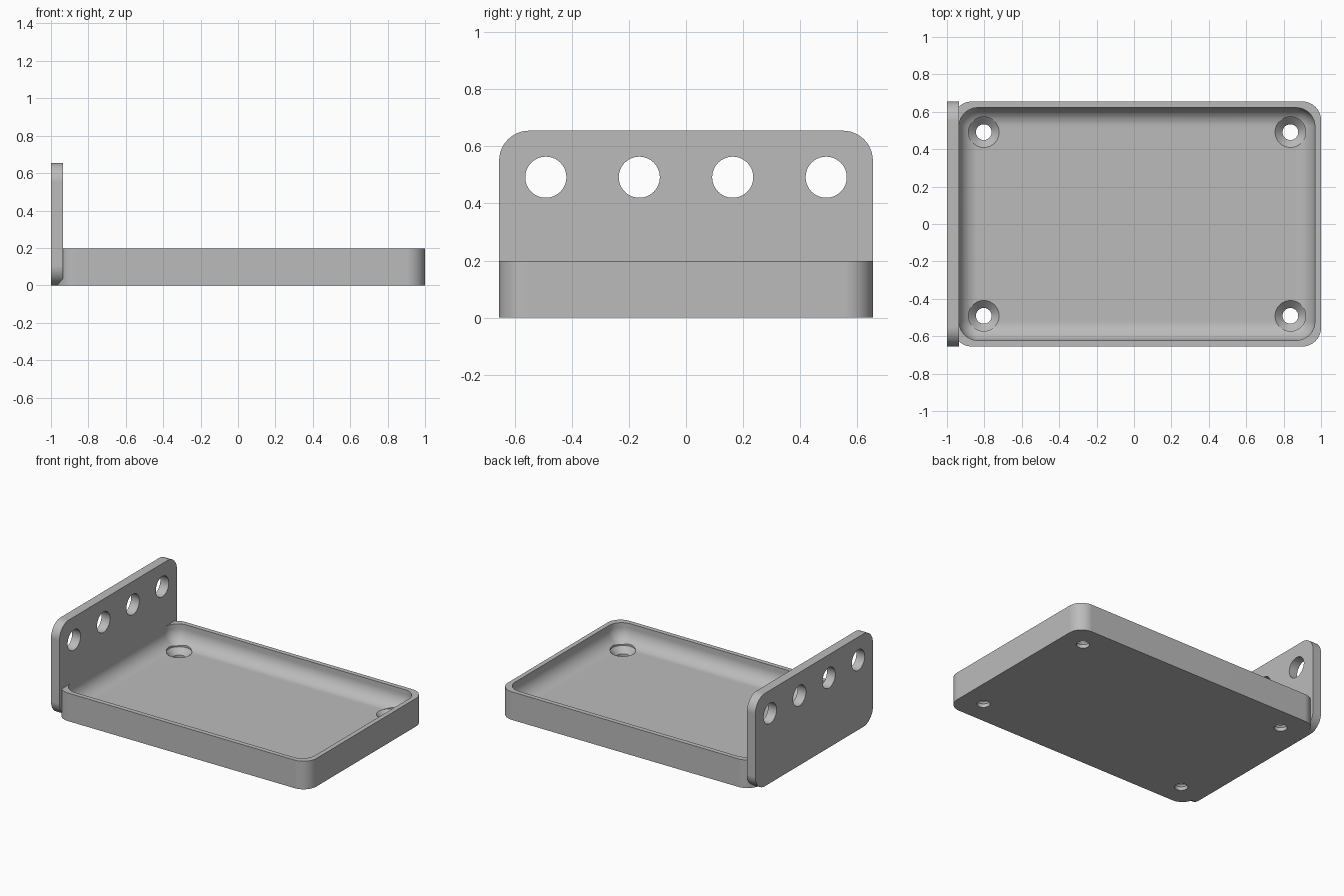
import bpy, bmesh
from math import pi, sin, cos, radians
from mathutils import Matrix

if "Cube" in bpy.data.objects:
    bpy.data.objects.remove(bpy.data.objects["Cube"])

# Main dimensions
WIDTH, LENGTH_END = 1.31, 1.0
THICK, WALL, RADIUS = 0.0655, 0.033, 0.1
TRAY_H, PLATE_H = 0.198, 0.655
TRAY_START = -1 + THICK / 2

grey = bpy.data.materials.new("plain grey")
grey.use_nodes = True
colour = (0.5, 0.5, 0.5, 1)
grey.diffuse_color = colour
grey.node_tree.nodes["Principled BSDF"].inputs["Base Color"].default_value = colour


def rounded_rect(sx, sy, r, steps=12):
    """Outline points of a rounded rectangle centred on the origin."""
    pts = []
    for k, (qx, qy) in enumerate([(1, 1), (-1, 1), (-1, -1), (1, -1)]):
        for i in range(steps + 1):
            a = (k + i / steps) * pi / 2
            pts.append((qx * (sx / 2 - r) + r * cos(a), qy * (sy / 2 - r) + r * sin(a)))
    return pts


def loft(name, rings, matrix=Matrix()):
    """Solid through a stack of rings of 3D points."""
    bm = bmesh.new()
    loops = [[bm.verts.new(p) for p in ring] for ring in rings]
    n = len(loops[0])
    for lo, hi in zip(loops, loops[1:]):
        for i in range(n):
            j = (i + 1) % n
            bm.faces.new((lo[i], lo[j], hi[j], hi[i]))
    bm.faces.new(loops[0][::-1])
    bm.faces.new(loops[-1])
    bmesh.ops.remove_doubles(bm, verts=bm.verts, dist=1e-5)
    bm.transform(matrix)
    bmesh.ops.recalc_face_normals(bm, faces=bm.faces)
    mesh = bpy.data.meshes.new(name)
    bm.to_mesh(mesh)
    bm.free()
    mesh.materials.append(grey)
    obj = bpy.data.objects.new(name, mesh)
    bpy.context.collection.objects.link(obj)
    return obj


def slab(name, sx, sy, r, depth, matrix):
    outline = rounded_rect(sx, sy, r)
    return loft(name, [[(x, y, z) for x, y in outline] for z in (0, depth)], matrix)


def turned(name, profile, matrix, sides=48):
    """Round solid from (radius, height) pairs."""
    return loft(name, [[(r * cos(2 * pi * i / sides), r * sin(2 * pi * i / sides), z)
                        for i in range(sides)] for r, z in profile], matrix)


def select_only(obj):
    bpy.ops.object.select_all(action="DESELECT")
    obj.select_set(True)
    bpy.context.view_layer.objects.active = obj


def cut(obj, cutter):
    cutter.hide_render = True
    mod = obj.modifiers.new("cut", "BOOLEAN")
    mod.operation, mod.solver, mod.object = "DIFFERENCE", "EXACT", cutter
    select_only(obj)
    bpy.ops.object.modifier_apply(modifier=mod.name)
    bpy.data.objects.remove(cutter)


def finish(obj):
    select_only(obj)
    bpy.ops.object.shade_smooth_by_angle(angle=radians(30))
    mod = obj.modifiers.new("even shading", "WEIGHTED_NORMAL")
    mod.keep_sharp = True


# Tray body
tray_len = LENGTH_END - TRAY_START
tray_mid = (LENGTH_END + TRAY_START) / 2
tray = slab("tray", tray_len, WIDTH, RADIUS, TRAY_H, Matrix.Translation((tray_mid, 0, 0)))

# Hollow with a rounded foot; its end wall sits just behind the plate face
rings = []
levels = [(0, TRAY_H + 0.1)] + [
    (RADIUS * (1 - cos(a)), THICK + RADIUS * (1 - sin(a)))
    for a in [i / 12 * pi / 2 for i in range(13)]]
for inset, z in levels:
    outline = rounded_rect(tray_len - 2 * (WALL + inset) + 0.001, WIDTH - 2 * (WALL + inset),
                           max(RADIUS - inset, 0))
    rings.append([(x, y, z) for x, y in outline])
cut(tray, loft("hollow", rings, Matrix.Translation((tray_mid - 0.0005, 0, 0))))

# Countersunk screw holes
INSET = 0.164
for x in (TRAY_START + INSET, LENGTH_END - INSET):
    for side in (-1, 1):
        y = side * (WIDTH / 2 - INSET)
        cut(tray, turned("screw_hole", [(0.042, -0.1), (0.042, THICK - 0.04),
                                        (0.082, THICK), (0.082, TRAY_H + 0.1)],
                         Matrix.Translation((x, y, 0))))
finish(tray)

# Upright end plate with four round holes
upright = Matrix.Translation((-1, 0, PLATE_H / 2)) @ Matrix.Rotation(pi / 2, 4, "Y")
plate = slab("end_plate", PLATE_H, WIDTH, RADIUS + 0.005, THICK, upright)
for i in range(4):
    place = Matrix.Translation((-1.1, (i - 1.5) * WIDTH / 4, 0.492)) @ Matrix.Rotation(pi / 2, 4, "Y")
    cut(plate, turned("plate_hole", [(0.072, 0), (0.072, 0.3)], place))
finish(plate)
